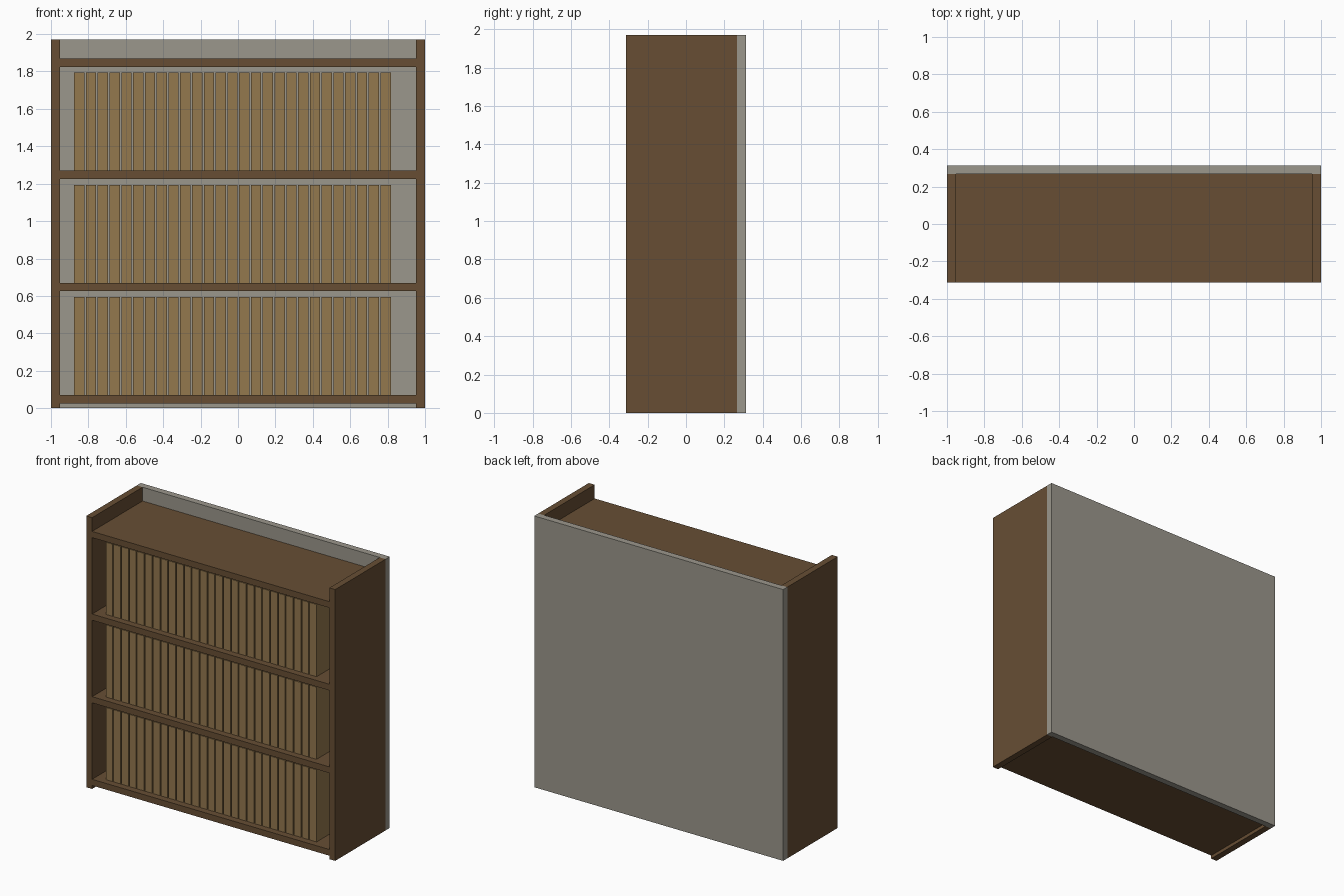
import bpy
import bmesh
from mathutils import Vector

if "Cube" in bpy.data.objects:
    bpy.data.objects.remove(bpy.data.objects["Cube"])


def material(name, color):
    mat = bpy.data.materials.new(name)
    mat.diffuse_color = (*color, 1.0)
    mat.use_nodes = True
    mat.node_tree.nodes["Principled BSDF"].inputs["Base Color"].default_value = mat.diffuse_color
    return mat


WOOD = material("dark_wood", (0.136, 0.076, 0.034))
COVER = material("tan_cover", (0.296, 0.188, 0.076))
PANEL = material("grey_panel", (0.33, 0.31, 0.265))


def add_box(bm, low, high):
    """Add an axis-aligned box spanning two corners."""
    low, high = Vector(low), Vector(high)
    verts = bmesh.ops.create_cube(bm, size=1.0)["verts"]
    bmesh.ops.scale(bm, vec=high - low, verts=verts)
    bmesh.ops.translate(bm, vec=(low + high) / 2, verts=verts)


def make_object(name, boxes, mat):
    bm = bmesh.new()
    for low, high in boxes:
        add_box(bm, low, high)
    mesh = bpy.data.meshes.new(name)
    bm.to_mesh(mesh)
    bm.free()
    mesh.materials.append(mat)
    obj = bpy.data.objects.new(name, mesh)
    bpy.context.collection.objects.link(obj)
    return obj


HEIGHT = 1.97
FRONT, BACK = -0.313, 0.313
PANEL_FRONT = 0.266
INNER = 0.953
SHELF_TOPS = [0.07 + 0.6 * i for i in range(4)]

# Upright sides
make_object("left_side", [((-1, FRONT, 0), (-INNER, PANEL_FRONT, HEIGHT))], WOOD)
make_object("right_side", [((INNER, FRONT, 0), (1, PANEL_FRONT, HEIGHT))], WOOD)

# Full-width back panel
make_object("back_panel", [((-1, PANEL_FRONT, 0), (1, BACK, HEIGHT))], PANEL)

# Shelves
for i, top in enumerate(SHELF_TOPS):
    make_object(f"shelf_{i + 1}",
                [((-INNER, FRONT, top - 0.045), (INNER, PANEL_FRONT, top))], WOOD)

# Rows of identical books on the lower three shelves
BOOKS, PITCH, WIDTH, START = 27, 0.063, 0.055, -0.876
for i, z in enumerate(SHELF_TOPS[:3]):
    row = [((START + PITCH * k, -0.265, z),
            (START + PITCH * k + WIDTH, 0.22, z + 0.524)) for k in range(BOOKS)]
    make_object(f"book_row_{i + 1}", row, COVER)
